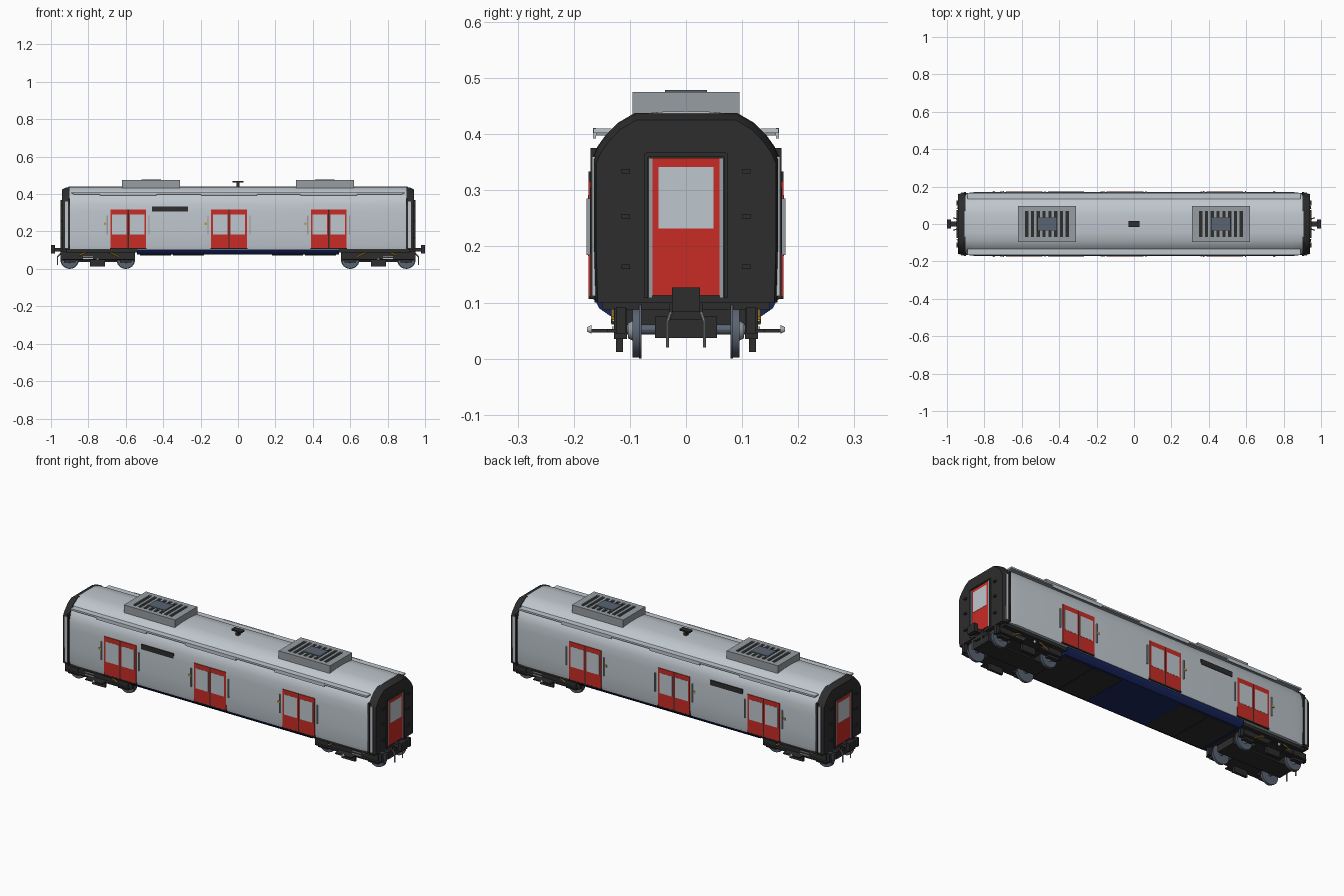
import bpy, bmesh, math
from mathutils import Vector


def mat(name, r, g, b):
    m = bpy.data.materials.new(name)
    m.diffuse_color = (r, g, b, 1)
    return m


PALE = mat("pale_grey", 0.52, 0.57, 0.61)
MID = mat("mid_grey", 0.31, 0.34, 0.36)
RED = mat("red", 0.58, 0.025, 0.018)
BLACK = mat("black", 0.026, 0.026, 0.027)
BLUE = mat("dark_blue", 0.01, 0.02, 0.12)
SLATE = mat("slate", 0.10, 0.125, 0.165)
YELLOW = mat("yellow", 0.52, 0.31, 0.03)


def finish(name, bm, *mats):
    bmesh.ops.recalc_face_normals(bm, faces=bm.faces)
    me = bpy.data.meshes.new(name)
    bm.to_mesh(me)
    bm.free()
    for m in mats:
        me.materials.append(m)
    ob = bpy.data.objects.new(name, me)
    bpy.context.collection.objects.link(ob)
    return ob


def boxes(name, m, *spans):
    """One object made of boxes, each (x0, x1, y0, y1, z0, z1)."""
    bm = bmesh.new()
    for x0, x1, y0, y1, z0, z1 in spans:
        vs = bmesh.ops.create_cube(bm, size=1)["verts"]
        for v in vs:
            v.co = Vector(((x0 + x1) / 2 + v.co.x * (x1 - x0),
                           (y0 + y1) / 2 + v.co.y * (y1 - y0),
                           (z0 + z1) / 2 + v.co.z * (z1 - z0)))
    return finish(name, bm, m)


def rod(name, m, a, b, r, r2=None, n=12):
    """Cylinder or cone from point a to point b."""
    a, b = Vector(a), Vector(b)
    bm = bmesh.new()
    bmesh.ops.create_cone(bm, cap_ends=True, segments=n, radius1=r,
                          radius2=r if r2 is None else r2, depth=(b - a).length)
    rot = (b - a).to_track_quat('Z', 'Y')
    for v in bm.verts:
        v.co = rot @ v.co + (a + b) / 2
    return finish(name, bm, m)


def loft(name, m, half, stations):
    """Skin mirrored half profile (y, z) through stations (x, y scale, z drop)."""
    full = half + [(-y, z) for y, z in reversed(half) if y > 0]
    bm = bmesh.new()
    rings = [[bm.verts.new((x, y * s, z - d * (z > 0.34))) for y, z in full]
             for x, s, d in stations]
    n = len(full)
    for p, q in zip(rings, rings[1:]):
        for i in range(n):
            bm.faces.new((p[i], p[(i + 1) % n], q[(i + 1) % n], q[i]))
    bm.faces.new(rings[0])
    bm.faces.new(rings[-1])
    return finish(name, bm, m)


# Body shell
SHELL = [(0.165, 0.105), (0.169, 0.125), (0.171, 0.20), (0.171, 0.30), (0.168, 0.345),
         (0.160, 0.373), (0.146, 0.395), (0.125, 0.415), (0.092, 0.435), (0.045, 0.440), (0, 0.441)]
loft("body_shell", PALE, SHELL,
     [(-0.907, 0.955, 0), (-0.85, 1, 0), (0.85, 1, 0), (0.907, 0.955, 0)])

# Underframe and sloped blue skirt with dark belly panels
boxes("underframe", BLACK, (-0.92, 0.92, -0.15, 0.15, 0.088, 0.107))
loft("blue_skirt", BLUE, [(0.163, 0.106), (0.155, 0.09), (0.135, 0.076), (0, 0.076)],
     [(-0.54, 1, 0), (0.54, 1, 0)])
boxes("belly_panels", BLACK, *[(c - 0.083, c + 0.083, -0.125, 0.125, 0.071, 0.078)
                              for c in (-0.44, -0.265, 0.265, 0.44)])

# Side doors, vents and gutters
DOORS = (-0.587, -0.048, 0.485)
for s, side in ((-1, "front"), (1, "back")):
    def plate(x0, x1, z0, z1, out, deep=0.008):
        a, b = sorted((s * (out - deep), s * out))
        return (x0, x1, a, b, z0, z1)

    for i, c in enumerate(DOORS):
        tag = f"{side}_{i + 1}"
        boxes("door_leaf_" + tag, RED,
              plate(c - 0.096, c - 0.003, 0.112, 0.317, 0.1735),
              plate(c + 0.003, c + 0.096, 0.112, 0.317, 0.1735))
        boxes("door_seam_" + tag, BLACK, plate(c - 0.004, c + 0.004, 0.112, 0.317, 0.173),
              plate(c - 0.098, c + 0.098, 0.106, 0.112, 0.174))
        boxes("door_window_" + tag, PALE,
              plate(c - 0.086, c - 0.009, 0.183, 0.292, 0.1745),
              plate(c + 0.009, c + 0.086, 0.183, 0.292, 0.1745))
        boxes("grab_rail_" + tag, MID, *[plate(c + t - 0.003, c + t + 0.003, 0.185, 0.285, 0.177)
                                        for t in (-0.112, 0.112)])
        boxes("door_button_" + tag, YELLOW, plate(c - 0.13, c - 0.118, 0.235, 0.247, 0.174))
        boxes("door_hood_" + tag, PALE, plate(c - 0.15, c + 0.15, 0.392, 0.411, 0.166, 0.006))
    boxes("side_vent_" + side, BLACK, plate(-0.46, -0.267, 0.307, 0.334, 0.1735))
    boxes("gutter_" + side, PALE, plate(-0.89, 0.89, 0.402, 0.410, 0.165, 0.032))
    boxes("gutter_seam_" + side, MID, plate(-0.88, 0.88, 0.398, 0.402, 0.160, 0.026))

# Roof ventilation units
for c, tag in ((-0.465, "left"), (0.465, "right")):
    w, d = 0.154, 0.095
    boxes("roof_unit_" + tag, MID, (c - w, c + w, -d, d, 0.42, 0.468),
          (c - w, c - 0.125, -d, d, 0.46, 0.475), (c + 0.125, c + w, -d, d, 0.46, 0.475),
          (c - w, c + w, -d, -0.07, 0.46, 0.475), (c - w, c + w, 0.07, d, 0.46, 0.475))
    boxes("roof_grille_recess_" + tag, BLACK, (c - 0.125, c + 0.125, -0.07, 0.07, 0.466, 0.4695))
    boxes("roof_grille_slats_" + tag, MID,
          *[(c + k * 0.031 - 0.007, c + k * 0.031 + 0.007, -0.07, 0.07, 0.468, 0.475)
            for k in range(-4, 5)])
    boxes("roof_fan_cover_" + tag, SLATE, (c - 0.052, c + 0.052, -0.037, 0.037, 0.468, 0.479))

# Roof aerial
boxes("aerial", BLACK, (-0.008, 0.008, -0.008, 0.008, 0.435, 0.465),
      (-0.03, 0.03, -0.015, 0.015, 0.463, 0.471))

# Ends and running gear, repeated at both ends
END = [(0.163, 0.10), (0.166, 0.20), (0.166, 0.36), (0.158, 0.378), (0.142, 0.400),
       (0.122, 0.420), (0.092, 0.4375), (0, 0.4375)]
for e, end in ((-1, "left"), (1, "right")):
    def span(a, b, y0, y1, z0, z1):
        return (min(e * a, e * b), max(e * a, e * b), y0, y1, z0, z1)

    def both(a, b, y0, y1, z0, z1):
        return [span(a, b, y0, y1, z0, z1), span(a, b, -y1, -y0, z0, z1)]

    # Dark end cap with pale side strips and ribs
    loft("end_cap_" + end, BLACK, END, [(e * 0.90, 1, 0), (e * 0.918, 0.995, 0.002), (e * 0.94, 0.965, 0.012)])
    boxes("end_side_strip_" + end, PALE, *both(0.910, 0.924, 0.160, 0.1675, 0.112, 0.36))
    boxes("end_ribs_" + end, BLACK, *both(0.898, 0.908, 0.155, 0.170, 0.107, 0.375),
          *both(0.94, 0.948, 0.068, 0.074, 0.108, 0.366),
          span(0.94, 0.948, -0.07, 0.07, 0.360, 0.367))
    # End door
    boxes("end_door_" + end, RED, span(0.937, 0.945, -0.060, 0.060, 0.113, 0.358))
    boxes("end_door_window_" + end, PALE, span(0.94, 0.9465, -0.049, 0.049, 0.232, 0.342))
    boxes("end_door_frame_" + end, MID, *both(0.937, 0.947, 0.060, 0.067, 0.108, 0.358))
    boxes("end_steps_" + end, BLACK,
          *[b for z in (0.16, 0.25, 0.33) for b in both(0.938, 0.95, 0.10, 0.115, z, z + 0.008)])

    # Coupler
    boxes("coupler_" + end, BLACK, span(0.90, 0.98, -0.013, 0.013, 0.092, 0.112),
          span(0.978, 1.0, -0.025, 0.025, 0.083, 0.127),
          span(0.90, 0.95, -0.03, 0.03, 0.07, 0.10))
    for y in (-0.033, 0.033):
        rod(f"hose_upper_{end}_{y}", MID, (e * 0.94, y * 0.75, 0.09), (e * 0.965, y, 0.065), 0.003, n=8)
        rod(f"hose_lower_{end}_{y}", MID, (e * 0.965, y, 0.067), (e * 0.965, y, 0.02), 0.003, n=8)

    # Bogie frame
    boxes("bogie_frame_" + end, BLACK,
          *both(0.55, 0.95, 0.108, 0.125, 0.045, 0.092),
          span(0.66, 0.84, -0.11, 0.11, 0.045, 0.09),
          span(0.56, 0.94, -0.055, 0.055, 0.037, 0.075),
          *both(0.57, 0.63, 0.105, 0.128, 0.035, 0.09),
          *both(0.87, 0.93, 0.105, 0.128, 0.035, 0.09))
    boxes("collector_shoe_" + end, BLACK, *both(0.71, 0.79, 0.112, 0.125, 0.012, 0.05),
          *both(0.56, 0.94, 0.12, 0.14, 0.047, 0.053),
          *both(0.70, 0.80, 0.135, 0.168, 0.047, 0.053))
    boxes("foot_step_" + end, PALE, *both(0.775, 0.83, 0.126, 0.132, 0.053, 0.057),
          *both(0.775, 0.83, 0.126, 0.132, 0.066, 0.070))

    for x in (0.60, 0.90):
        # Axle with flanged wheels
        rod(f"axle_{end}_{x}", SLATE, (e * x, -0.105, 0.052), (e * x, 0.105, 0.052), 0.009)
        for s in (-1, 1):
            rod(f"wheel_{end}_{x}_{s}", SLATE, (e * x, s * 0.083, 0.047), (e * x, s * 0.095, 0.047),
                0.045, n=24)
            rod(f"wheel_flange_{end}_{x}_{s}", SLATE, (e * x, s * 0.079, 0.05), (e * x, s * 0.084, 0.05),
                0.05, n=24)
            rod(f"wheel_hub_{end}_{x}_{s}", MID, (e * x, s * 0.09, 0.05), (e * x, s * 0.103, 0.05),
                0.02, 0.014, n=16)
    for s in (-1, 1):
        # Yellow dampers and pale shoe tips
        rod(f"damper_{end}_{s}", YELLOW, (e * 0.695, s * 0.13, 0.094), (e * 0.635, s * 0.13, 0.064), 0.004, n=8)
        rod(f"outer_damper_{end}_{s}", YELLOW, (e * 0.80, s * 0.13, 0.094), (e * 0.85, s * 0.13, 0.072), 0.004, n=8)
        rod(f"shoe_tip_{end}_{s}", PALE, (e * 0.75, s * 0.168, 0.052), (e * 0.75, s * 0.176, 0.052),
            0.008, 0.004)

# Keep edges sharp on smooth parts
bpy.ops.object.select_all(action='SELECT')
bpy.context.view_layer.objects.active = bpy.context.scene.objects["body_shell"]
bpy.ops.object.shade_smooth_by_angle(angle=math.radians(30))
